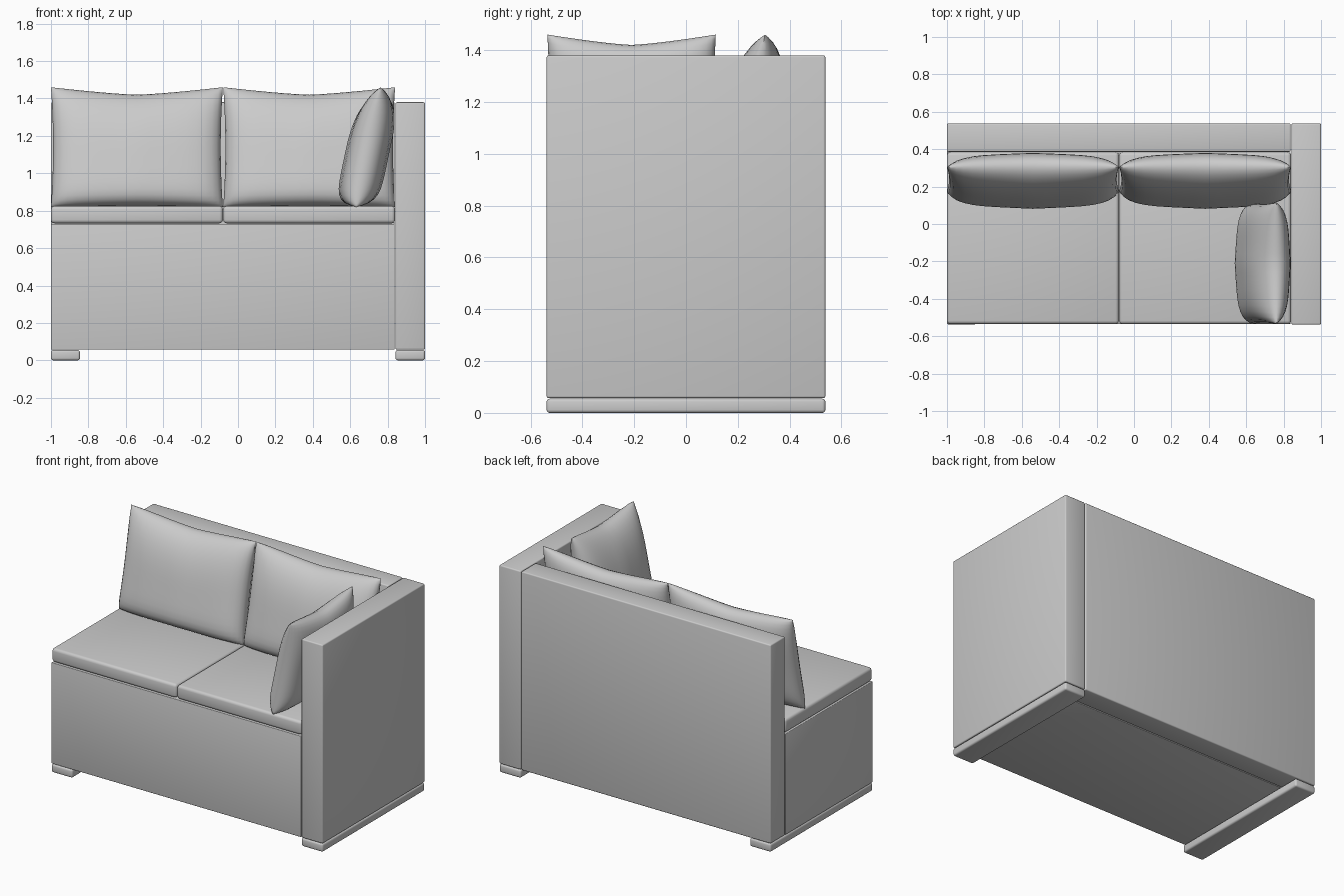
import bpy, bmesh, math

if "Cube" in bpy.data.objects:
    bpy.data.objects.remove(bpy.data.objects["Cube"])

fabric = bpy.data.materials.new("light grey fabric")
fabric.diffuse_color = (0.6, 0.6, 0.6, 1)
fabric.use_nodes = True
fabric.node_tree.nodes["Principled BSDF"].inputs["Base Color"].default_value = fabric.diffuse_color


def finish(name, bm):
    me = bpy.data.meshes.new(name)
    bmesh.ops.recalc_face_normals(bm, faces=bm.faces)
    bm.to_mesh(me)
    bm.free()
    ob = bpy.data.objects.new(name, me)
    bpy.context.collection.objects.link(ob)
    me.materials.append(fabric)
    bpy.ops.object.select_all(action='DESELECT')
    ob.select_set(True)
    bpy.context.view_layer.objects.active = ob
    bpy.ops.object.shade_smooth_by_angle(angle=math.radians(50))
    return ob


def box(name, lo, hi, bevel):
    """Softly bevelled box between two corners."""
    bm = bmesh.new()
    bmesh.ops.create_cube(bm, size=1)
    for v in bm.verts:
        v.co = [(a + b) / 2 + c * (b - a) for a, b, c in zip(lo, hi, v.co)]
    bmesh.ops.bevel(bm, geom=bm.edges[:], offset=bevel, segments=3,
                    profile=0.5, affect='EDGES')
    return finish(name, bm)


def pillow(name, place, width, z0=0.82, z1=1.46, thick=0.118, lean=0.065, n=20):
    """Leaning pillow: pointed top corners, settled bottom; place() maps (across, depth, z)."""
    bm = bmesh.new()
    steps = [math.sin(math.pi / 2 * (2 * i / n - 1)) for i in range(n + 1)]
    hh, zc = (z1 - z0) / 2, (z0 + z1) / 2
    for side in (-1, 1):
        rows = []
        for v in steps:
            row = []
            for u in steps:
                pu = (1 - abs(u) ** 6) ** 0.5 * (1 - 0.18 * abs(u))
                pv = (1 - abs(v) ** (2.6 if v > 0 else 7)) ** 0.5
                dip = (0.125 if v > 0 else 0.02) * (1 - abs(u) ** 1.3)
                across = u * width / 2 * (1 - 0.025 * (1 - v * v))
                depth = side * thick * pu * pv + lean * v
                row.append(bm.verts.new(place(across, depth, zc + v * hh * (1 - dip))))
            rows.append(row)
        for i in range(n):
            for j in range(n):
                bm.faces.new((rows[i][j], rows[i][j + 1], rows[i + 1][j + 1], rows[i + 1][j]))
    bmesh.ops.remove_doubles(bm, verts=bm.verts, dist=1e-5)
    return finish(name, bm)


# Frame
box("seat_base", (-1, -0.535, 0.057), (0.838, 0.382, 0.73), 0.004)
box("backrest", (-1, 0.386, 0.057), (0.838, 0.538, 1.38), 0.008)
box("armrest", (0.842, -0.538, 0.057), (1, 0.538, 1.38), 0.008)

# Runner feet
for name, x0, x1 in (("left_foot", -1, -0.845), ("right_foot", 0.842, 1)):
    box(name, (x0, -0.538, 0), (x1, 0.538, 0.055), 0.012)

# Seat and back cushions
for name, x0, x1 in (("left", -1, -0.081), ("right", -0.079, 0.84)):
    box(name + "_seat_cushion", (x0, -0.535, 0.733), (x1, 0.384, 0.825), 0.018)
    xc = (x0 + x1) / 2
    pillow(name + "_back_cushion", lambda a, d, z: (xc + a, 0.24 + d, z), x1 - x0)

# Cushion leaning on the armrest
pillow("arm_cushion", lambda a, d, z: (0.697 + d, -0.21 + a, z), 0.65)
